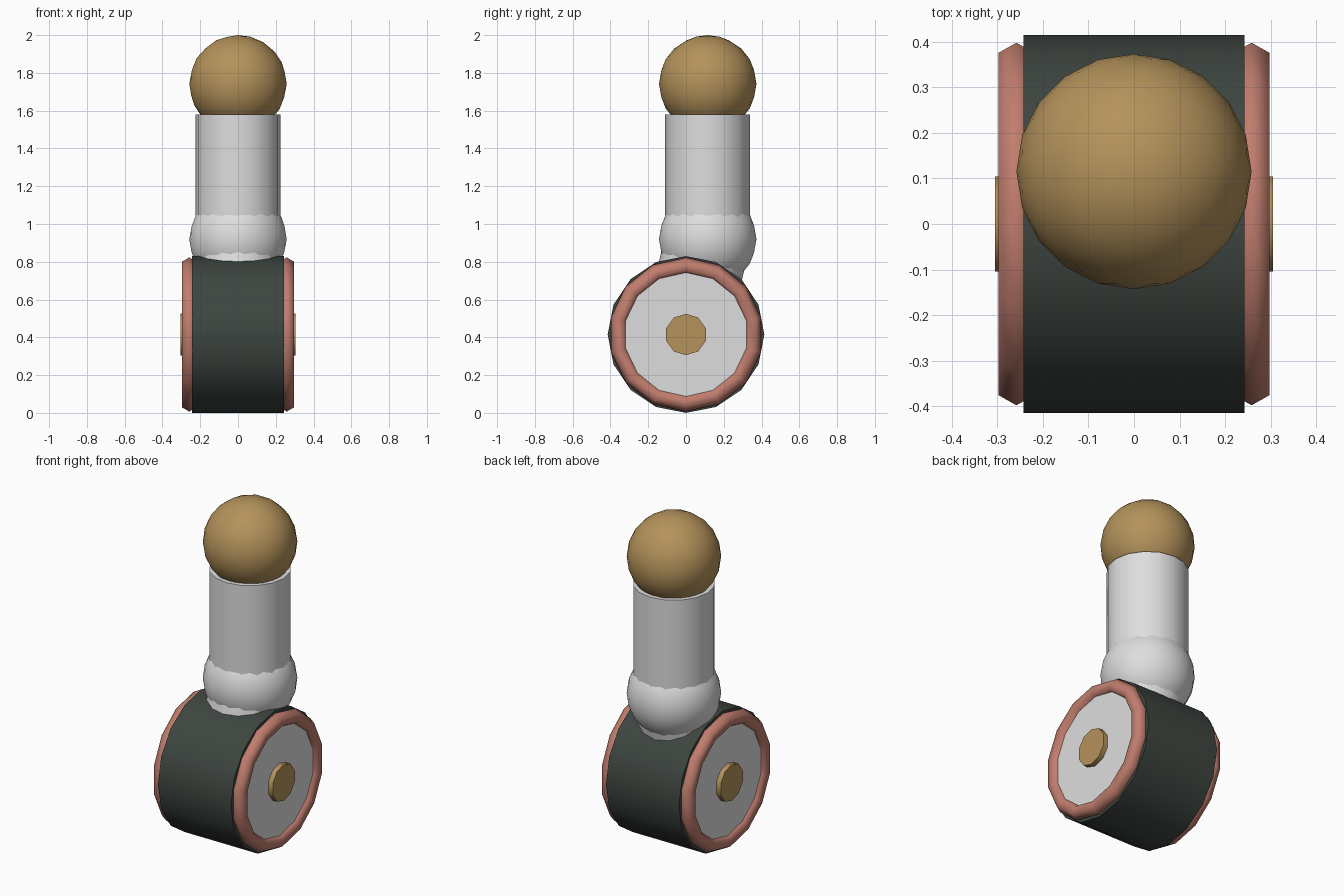
import bpy
import math
from mathutils import Vector

if "Cube" in bpy.data.objects:
    bpy.data.objects.remove(bpy.data.objects["Cube"])


def material(name, rgb):
    m = bpy.data.materials.new(name)
    m.diffuse_color = (*rgb, 1)
    m.use_nodes = True
    m.node_tree.nodes["Principled BSDF"].inputs["Base Color"].default_value = m.diffuse_color
    return m


brass = material("brass", (0.46, 0.29, 0.105))
rubber = material("dark rubber", (0.048, 0.06, 0.052))
silver = material("light silver", (0.73, 0.73, 0.74))
copper = material("copper", (0.53, 0.205, 0.155))


def finish(name, mat, angle):
    ob = bpy.context.object
    ob.name = name
    ob.data.materials.append(mat)
    bpy.ops.object.shade_smooth_by_angle(angle=math.radians(angle))
    return ob


def rod(name, a, b, radius, sides, mat):
    """Cylinder running from point a to point b."""
    a, b = Vector(a), Vector(b)
    bpy.ops.mesh.primitive_cylinder_add(
        vertices=sides, radius=radius, depth=(b - a).length,
        location=(a + b) / 2,
        rotation=(b - a).to_track_quat('Z', 'Y').to_euler())
    return finish(name, mat, 40)


def ball(name, centre, radius, mat):
    bpy.ops.mesh.primitive_ico_sphere_add(
        subdivisions=3, radius=radius, location=centre)
    return finish(name, mat, 40)


AXLE_Z = 0.415
POST_Y = 0.115
KNEE = (0, POST_Y, 0.92)

# Wheel drum
rod("wheel", (-0.243, 0, AXLE_Z), (0.243, 0, AXLE_Z), 0.415, 16, rubber)

# Rim ring, disc and hub on both sides
for side, label in ((-1, "left"), (1, "right")):
    bpy.ops.mesh.primitive_torus_add(
        major_segments=14, minor_segments=6,
        major_radius=0.363, minor_radius=0.045,
        location=(side * 0.258, 0, AXLE_Z),
        rotation=(0, math.pi / 2, 0))
    finish(label + "_rim_ring", copper, 65)
    rod(label + "_wheel_disc", (side * 0.2, 0, AXLE_Z),
        (side * 0.275, 0, AXLE_Z), 0.34, 16, silver)
    rod(label + "_hub", (side * 0.25, 0, AXLE_Z),
        (side * 0.305, 0, AXLE_Z), 0.11, 10, brass)

# Slanted strut from the axle up to the joint, then the upright post
rod("strut", (0, 0, AXLE_Z), KNEE, 0.225, 16, silver)
ball("joint", KNEE, 0.258, silver)
rod("post", KNEE, (0, POST_Y, 1.58), 0.225, 16, silver)

# Round knob on top
ball("knob", (0, POST_Y, 1.742), 0.258, brass)
